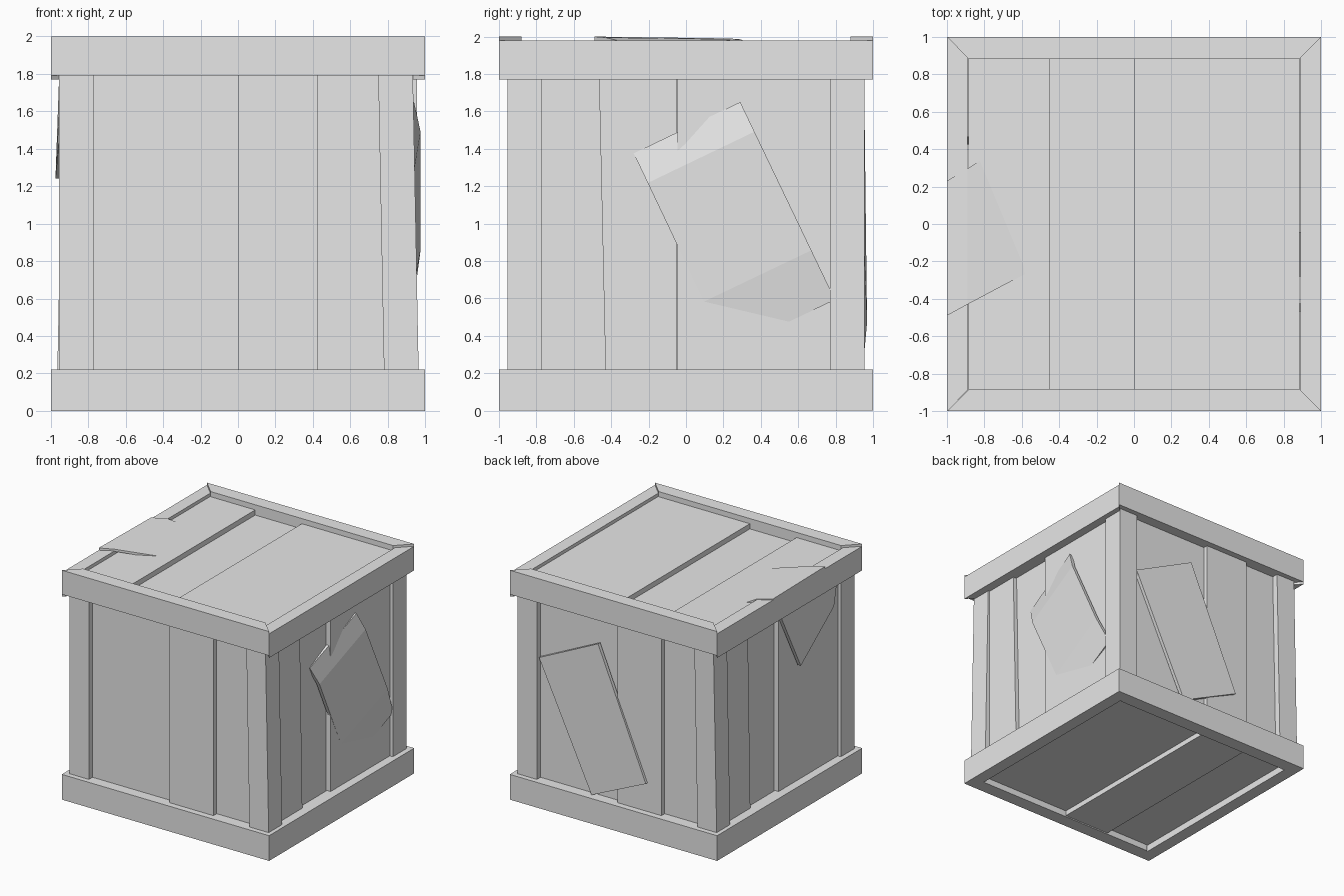
import bpy, bmesh
from mathutils import Vector

if "Cube" in bpy.data.objects:
    bpy.data.objects.remove(bpy.data.objects["Cube"], do_unlink=True)

grey = bpy.data.materials.new("plain_grey")
grey.use_nodes = True
grey.diffuse_color = (0.8, 0.8, 0.8, 1)
grey.node_tree.nodes["Principled BSDF"].inputs["Base Color"].default_value = (0.8, 0.8, 0.8, 1)


def strip(name, rows, offset, turn=False):
    """Solid slab: a strip of point pairs, thickened by an offset vector."""
    bm = bmesh.new()
    offset = Vector(offset)
    rings = []
    for p, q in rows:
        p, q = Vector(p), Vector(q)
        rings.append([bm.verts.new(v) for v in (p, q, q + offset, p + offset)])
    for a, b in zip(rings, rings[1:]):
        for i in range(4):
            j = (i + 1) % 4
            bm.faces.new((a[i], a[j], b[j], b[i]))
    bm.faces.new(rings[0])
    bm.faces.new(rings[-1])
    if turn:
        for v in bm.verts:
            v.co.x, v.co.y = -v.co.x, -v.co.y
    bmesh.ops.recalc_face_normals(bm, faces=bm.faces)
    mesh = bpy.data.meshes.new(name)
    bm.to_mesh(mesh)
    bm.free()
    mesh.materials.append(grey)
    ob = bpy.data.objects.new(name, mesh)
    bpy.context.collection.objects.link(ob)
    return ob


def board(name, lo, hi, lean=(0, 0), turn=False):
    """Box from lo to hi, its top end shifted by lean in x and y."""
    (x0, y0, z0), (x1, y1, z1) = lo, hi
    lx, ly = lean
    strip(name, [((x0, y0, z0), (x1, y0, z0)),
                 ((x0 + lx, y0 + ly, z1), (x1 + lx, y0 + ly, z1))],
          (0, y1 - y0, 0), turn)


def mitred(name, pts, z0, z1, turn):
    """Frame board with mitred ends, from four plan corners."""
    a, b, c, d = [(x, y, z0) for x, y in pts]
    strip(name, [(a, b), (d, c)], (0, 0, z1 - z0), turn)


# Everything below is built once and repeated turned half round
for turn in (False, True):
    face = "back" if turn else "front"
    side = "right" if turn else "left"

    # Top and bottom frames
    front_plan = [(-1, -1), (1, -1), (0.88, -0.88), (-0.88, -0.88)]
    side_plan = [(1, -1), (1, 1), (0.89, 0.89), (0.89, -0.89)]
    mitred(face + "_top_rail", front_plan, 1.79, 2.0, turn)
    mitred(side + "_top_rail", side_plan, 1.77, 1.98, turn)
    mitred(face + "_bottom_rail", front_plan, 0, 0.22, turn)
    mitred(side + "_bottom_rail", side_plan, 0, 0.22, turn)

    # Corner posts, one upright and one leaning
    board(face + "_straight_post", (-0.955, -0.955, 0.1), (-0.77, -0.77, 1.9), turn=turn)
    board(face + "_leaning_post", (0.782, -0.955, 0.1), (0.967, -0.77, 1.9), (-0.035, 0), turn)

    # Front and back planks, middle one standing proud
    for name, x0, x1, y in (("wide", -0.86, 0.0, -0.905),
                            ("middle", 0.0, 0.425, -0.945),
                            ("narrow", 0.425, 0.86, -0.9)):
        board(f"{face}_{name}_plank", (x0, y, 0.1), (x1, y + 0.05, 1.9), turn=turn)

    # Side planks, middle one sunken and one slightly crooked
    board(side + "_crooked_plank", (0.86, -0.86, 0.1), (0.92, -0.425, 1.9), (0, -0.04), turn)
    board(side + "_middle_plank", (0.83, -0.52, 0.1), (0.885, -0.05, 1.9), turn=turn)
    board(side + "_wide_plank", (0.86, -0.045, 0.1), (0.925, 0.86, 1.9), turn=turn)

# Lid and floor planks, middle one set lower
for name, x0, x1, drop in (("narrow", -0.885, -0.45, 0),
                           ("middle", -0.45, 0.0, 0.045),
                           ("wide", 0.0, 0.885, 0)):
    for part, z in (("lid", 1.9), ("floor", 0.055)):
        board(f"{part}_{name}_plank", (x0, -0.89, z - drop), (x1, 0.89, z + 0.055 - drop))

# Warped patch on the left side
top_a, top_b = Vector((0, -0.28, 1.376)), Vector((0, 0.29, 1.65))
low_a, low_b = Vector((0, 0.222, 0.319)), Vector((0, 0.797, 0.593))
rows = []
for t, xa, xb in ((0, 0.888, 0.94), (0.15, 0.93, 0.975), (0.75, 0.925, 0.975), (1, 0.905, 0.94)):
    rows.append((top_a.lerp(low_a, t) + Vector((xa, 0, 0)),
                 top_b.lerp(low_b, t) + Vector((xb, 0, 0))))
strip("left_patch", rows, (-0.03, 0, 0))

# Patch on the back
strip("back_patch", [((0.76, 0.94, 1.28), (0.18, 0.955, 1.56)),
                     ((0.25, 0.945, 0.22), (-0.29, 0.968, 0.47))], (0, -0.03, 0))

# Patch tucked under the right top rail
strip("right_patch", [((-0.975, -0.19, 1.24), (-0.945, -0.69, 1.56)),
                      ((-0.955, 0.08, 1.8), (-0.945, -0.74, 1.8))], (0.03, 0, 0))

# Patch bent over the edge of the lid
strip("lid_patch", [((-1, 0.23, 1.99), (-1, -0.49, 2.0)),
                    ((-0.89, 0.295, 1.985), (-0.89, -0.43, 1.995)),
                    ((-0.82, 0.34, 1.953), (-0.57, -0.26, 1.953))], (0, 0, -0.02))
